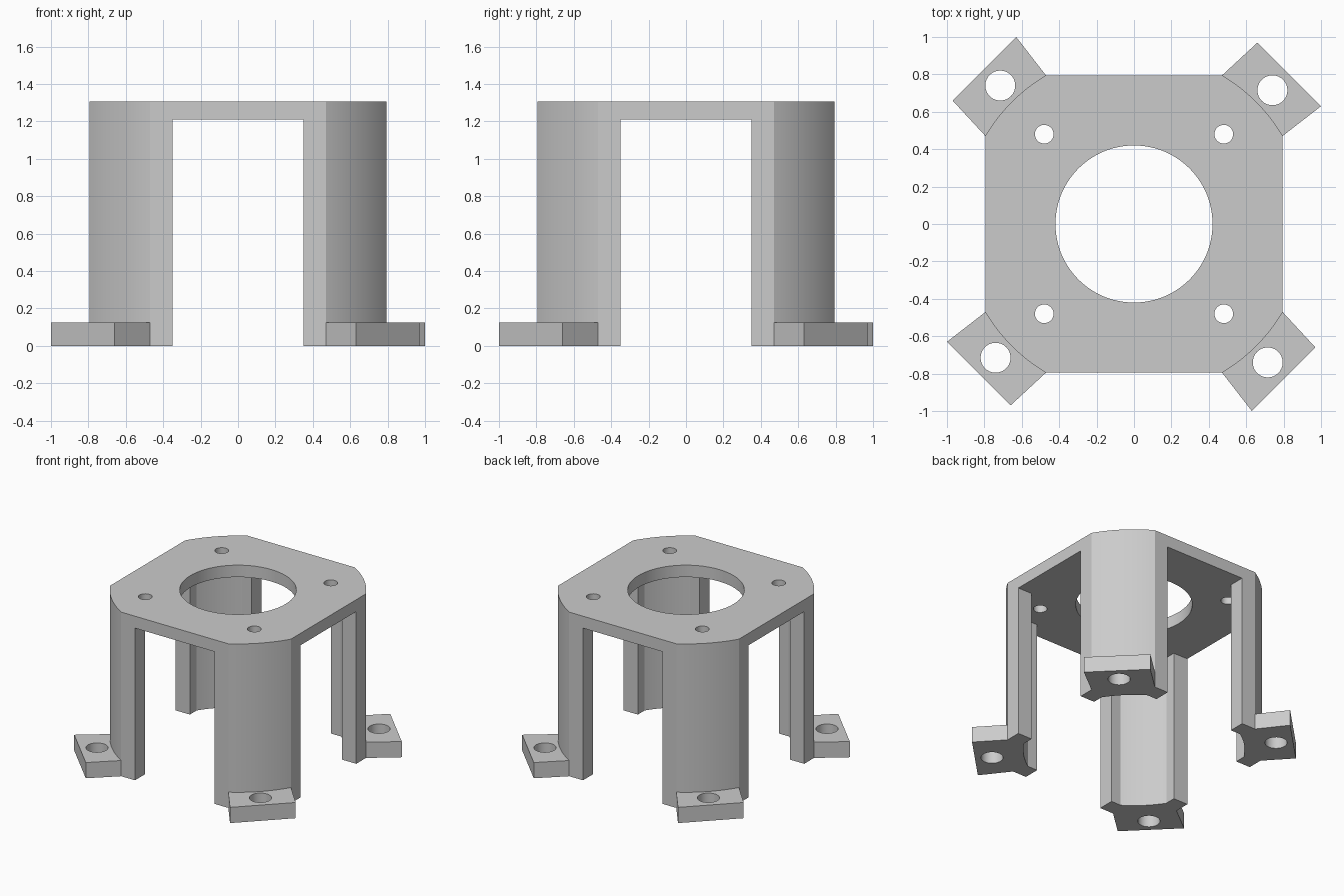
import bpy, bmesh
from math import sin, cos, asin, pi, radians, sqrt

cube = bpy.data.objects.get("Cube")
if cube:
    bpy.data.objects.remove(cube)

HEIGHT, UNDERSIDE, FOOT_TOP = 1.305, 1.21, 0.125
HALF, RADIUS = 0.795, 0.924     # outer flats and rounded corners
WALL = 0.126
SLOT = 0.35                     # half width of the side openings

grey = bpy.data.materials.new("grey")
grey.use_nodes = True
grey.diffuse_color = (0.6, 0.6, 0.6, 1)
grey.node_tree.nodes["Principled BSDF"].inputs["Base Color"].default_value = (0.6, 0.6, 0.6, 1)


def prism(name, outline, bottom, top):
    """Extrude a counter-clockwise outline straight up."""
    bm = bmesh.new()
    face = bm.faces.new([bm.verts.new((x, y, bottom)) for x, y in outline])
    solid = bmesh.ops.extrude_face_region(bm, geom=[face])
    verts = [v for v in solid["geom"] if isinstance(v, bmesh.types.BMVert)]
    bmesh.ops.translate(bm, verts=verts, vec=(0, 0, top - bottom))
    bmesh.ops.recalc_face_normals(bm, faces=bm.faces)
    mesh = bpy.data.meshes.new(name)
    bm.to_mesh(mesh)
    bm.free()
    mesh.materials.append(grey)
    obj = bpy.data.objects.new(name, mesh)
    bpy.context.collection.objects.link(obj)
    return obj


def turn(point, quarter):
    x, y = point
    for _ in range(quarter):
        x, y = -y, x
    return x, y


def arc(half, radius, steps=16):
    """Rounded corner in the +x +y quadrant of a square cut by a circle."""
    start = asin(sqrt(radius ** 2 - half ** 2) / radius)
    span = pi / 2 - 2 * start
    return [(radius * cos(start + span * i / steps), radius * sin(start + span * i / steps))
            for i in range(steps + 1)]


def rounded_square(half, radius):
    return [turn(p, q) for q in range(4) for p in arc(half, radius)]


def circle(x, y, r, sides):
    return [(x + r * cos(2 * pi * i / sides), y + r * sin(2 * pi * i / sides)) for i in range(sides)]


def rectangle(x, y):
    return [(-x, -y), (x, -y), (x, y), (-x, y)]


def cut(obj, outline, bottom, top):
    cutter = prism("cutter", outline, bottom, top)
    cutter.hide_render = True
    mod = obj.modifiers.new("cut", "BOOLEAN")
    mod.operation = "DIFFERENCE"
    mod.solver = "EXACT"
    mod.object = cutter
    bpy.context.view_layer.update()
    graph = bpy.context.evaluated_depsgraph_get()
    result = bpy.data.meshes.new_from_object(obj.evaluated_get(graph))
    obj.modifiers.clear()
    obj.data = result
    bpy.data.objects.remove(cutter)


def finish(obj):
    obj.data.shade_smooth()
    obj.data.set_sharp_from_angle(angle=radians(20))


# Body: hollow rounded block, opened on all four sides to leave corner legs
body = prism("mount_body", rounded_square(HALF, RADIUS), 0, HEIGHT)
cut(body, rounded_square(HALF - WALL, RADIUS - WALL), -1, UNDERSIDE)
cut(body, rectangle(SLOT, 2), -1, UNDERSIDE)
cut(body, rectangle(2, SLOT), -1, UNDERSIDE)

# Top plate holes: large centre opening and four screw holes
cut(body, circle(0, 0, 0.42, 96), 1, 2)
for q in range(4):
    x, y = turn((0.48, 0.48), q)
    cut(body, circle(x, y, 0.05, 32), 1, 2)
finish(body)

# Feet: slightly skewed tabs against the outside of each leg, with a bolt hole
corners = ["back_left", "back_right", "front_right", "front_left"]
tab = [(1.0, 0.63), (0.66, 0.97)] + arc(HALF, RADIUS)[::-1]
for q, corner in enumerate(corners):
    foot = prism("foot_" + corner, [turn(p, q) for p in tab], 0, FOOT_TOP)
    x, y = turn((0.74, 0.715), q)
    cut(foot, circle(x, y, 0.08, 40), -1, 1)
    finish(foot)
